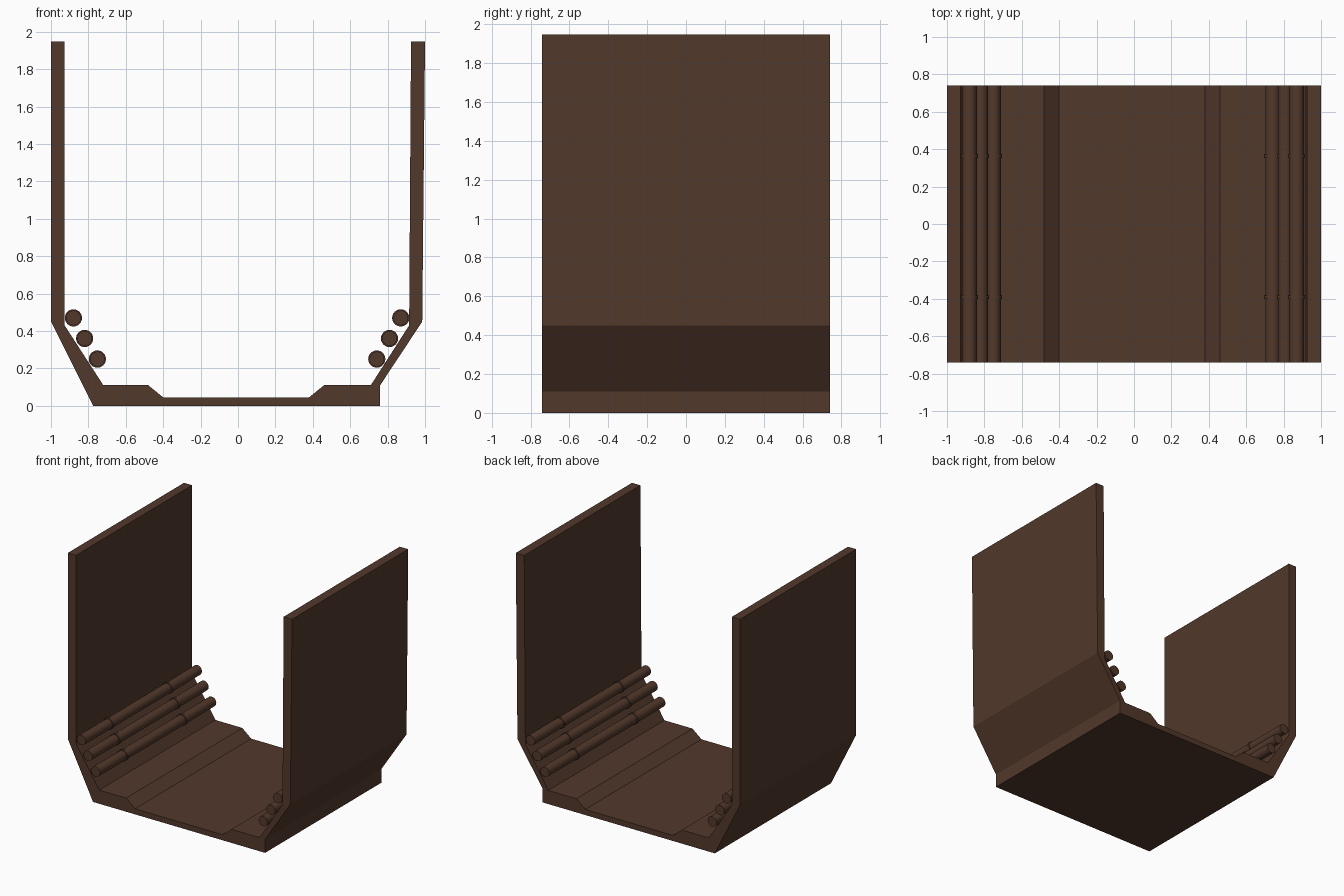
import bpy, bmesh, math

if "Cube" in bpy.data.objects:
    bpy.data.objects.remove(bpy.data.objects["Cube"])

HALF_Y = 0.74

mat = bpy.data.materials.new("brown")
mat.diffuse_color = (0.085, 0.04, 0.024, 1)
mat.use_nodes = True
mat.node_tree.nodes["Principled BSDF"].inputs["Base Color"].default_value = mat.diffuse_color


def finish(name, bm):
    bmesh.ops.recalc_face_normals(bm, faces=bm.faces)
    mesh = bpy.data.meshes.new(name)
    bm.to_mesh(mesh)
    bm.free()
    mesh.materials.append(mat)
    obj = bpy.data.objects.new(name, mesh)
    bpy.context.collection.objects.link(obj)
    return obj


def extrude_profile(name, points):
    bm = bmesh.new()
    face = bm.faces.new([bm.verts.new((x, -HALF_Y, z)) for x, z in points])
    geom = bmesh.ops.extrude_face_region(bm, geom=[face])["geom"]
    moved = [v for v in geom if isinstance(v, bmesh.types.BMVert)]
    bmesh.ops.translate(bm, verts=moved, vec=(0, 2 * HALF_Y, 0))
    return finish(name, bm)


# Channel shell: floor with sunken middle, sloped lower walls, upright walls
extrude_profile("channel_shell", [
    (-0.775, 0), (0.76, 0), (0.76, 0.11), (0.985, 0.45), (1.0, 1.947),
    (0.925, 1.947), (0.915, 0.43), (0.71, 0.11), (0.46, 0.11), (0.38, 0.045),
    (-0.40, 0.045), (-0.48, 0.11), (-0.72, 0.11), (-0.927, 0.43),
    (-0.927, 1.947), (-1.0, 1.947), (-1.0, 0.45)])


def pipe(name, x, z):
    # Pipe drawn as one lathe with two raised collars
    rings = [(-HALF_Y, 0.04)]
    for y in (-0.39, 0.363):
        rings += [(y - 0.01, 0.04), (y - 0.01, 0.046), (y + 0.01, 0.046), (y + 0.01, 0.04)]
    rings.append((HALF_Y, 0.04))
    n = 24
    bm = bmesh.new()
    loops = []
    for y, r in rings:
        loops.append([bm.verts.new((x + r * math.cos(2 * math.pi * i / n), y,
                                    z + r * math.sin(2 * math.pi * i / n))) for i in range(n)])
    for a, b in zip(loops, loops[1:]):
        for i in range(n):
            j = (i + 1) % n
            bm.faces.new((a[i], a[j], b[j], b[i]))
    bm.faces.new(loops[0])
    bm.faces.new(loops[-1])
    obj = finish(name, bm)
    bpy.ops.object.select_all(action='DESELECT')
    obj.select_set(True)
    bpy.context.view_layer.objects.active = obj
    bpy.ops.object.shade_smooth_by_angle(angle=math.radians(35))


# Three pipes along each sloped wall
for side, xs in (("left", (-0.88, -0.82, -0.752)), ("right", (0.87, 0.81, 0.742))):
    for k, (x, z) in enumerate(zip(xs, (0.47, 0.36, 0.25))):
        pipe(f"{side}_pipe_{k + 1}", x, z)
